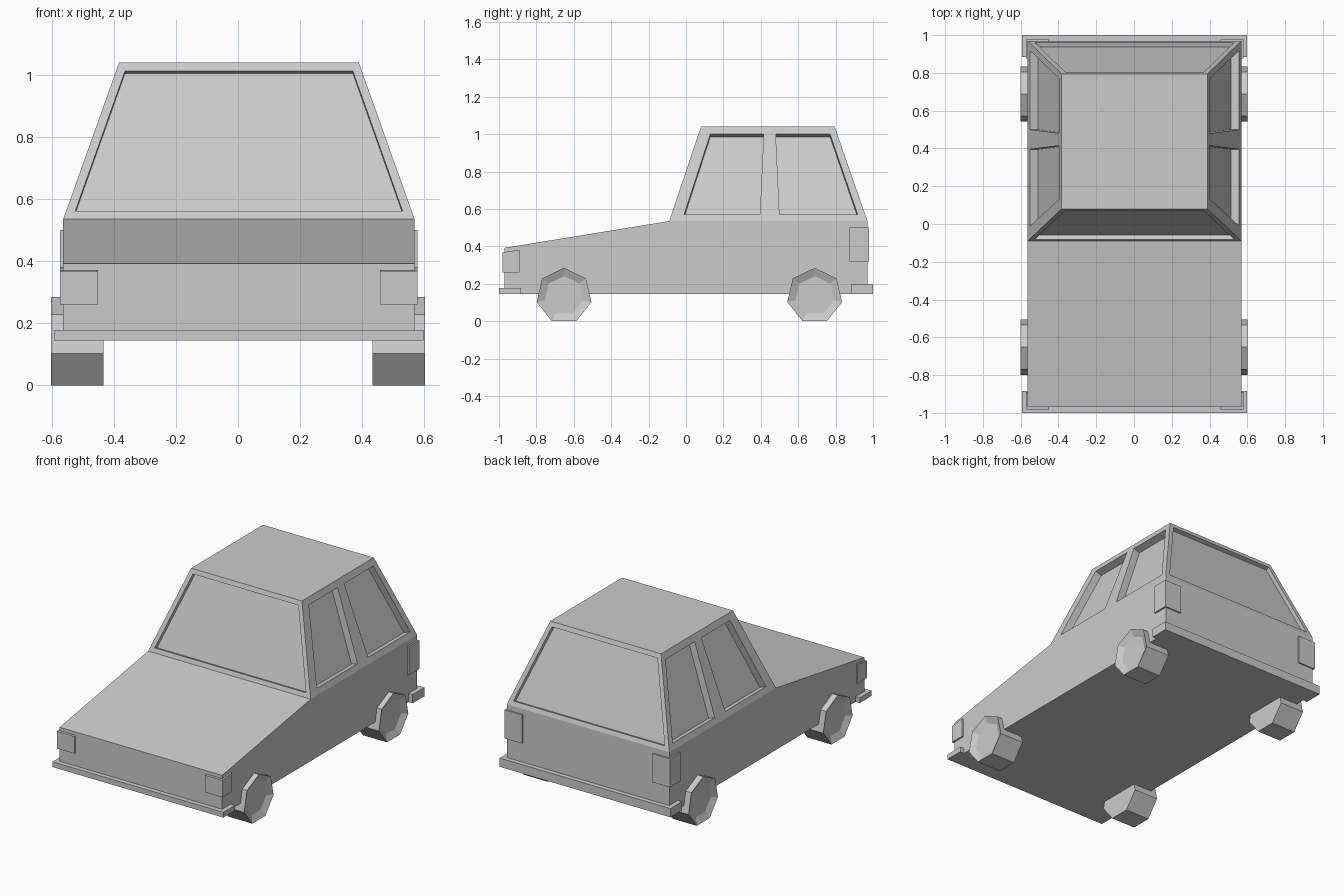
import bpy, bmesh
from math import sin, cos, pi
from mathutils import Vector

if "Cube" in bpy.data.objects:
    bpy.data.objects.remove(bpy.data.objects["Cube"])

OX = 0.003            # body sits a hair off the wheel centre line
W = 0.566             # half width of body at the belt line
BELT, ROOF = 0.535, 1.04


def make(name, bm):
    bmesh.ops.recalc_face_normals(bm, faces=bm.faces)
    me = bpy.data.meshes.new(name)
    bm.to_mesh(me)
    bm.free()
    ob = bpy.data.objects.new(name, me)
    bpy.context.collection.objects.link(ob)
    return ob


def prism(points, vec):
    """Closed prism: polygon swept along vec; last face is the far cap."""
    bm = bmesh.new()
    a = [bm.verts.new(p) for p in points]
    b = [bm.verts.new(Vector(p) + Vector(vec)) for p in points]
    n = len(a)
    bm.faces.new(a[::-1])
    for i in range(n):
        j = (i + 1) % n
        bm.faces.new((a[i], a[j], b[j], b[i]))
    bm.faces.new(b)
    bmesh.ops.recalc_face_normals(bm, faces=bm.faces)
    bm.faces.ensure_lookup_table()
    return bm


# Body shell: one closed loop of (y, z, half width), cabin tapering to the roof
loop = [(-0.97, 0.145, W), (0.97, 0.145, W), (0.97, BELT, W), (0.795, ROOF, 0.386),
        (0.08, ROOF, 0.386), (-0.09, BELT, W), (-0.97, 0.392, W)]
bm = bmesh.new()
L, R = [[bm.verts.new((OX + s * x, y, z)) for y, z, x in loop] for s in (-1, 1)]
for i in range(7):
    j = (i + 1) % 7
    bm.faces.new((L[i], L[j], R[j], R[i]))
for side in (L, R):
    bm.faces.new([side[i] for i in (0, 1, 2, 5, 6)])
    bm.faces.new([side[i] for i in (2, 3, 4, 5)])
body = make("body", bm)


# Window recesses, cut straight into the sloping cabin faces
def t(z):
    return (z - BELT) / (ROOF - BELT)


def side_x(z):
    return W - 0.18 * t(z)


def cut_window(points, normal, depth):
    n = Vector(normal).normalized()
    cutter = make("window_cutter", prism([Vector(p) + n * 0.06 for p in points], -n * (0.06 + depth)))
    cutter.hide_render = True
    mod = body.modifiers.new("window", 'BOOLEAN')
    mod.operation, mod.solver, mod.object = 'DIFFERENCE', 'EXACT', cutter
    bpy.context.view_layer.objects.active = body
    bpy.ops.object.modifier_apply(modifier=mod.name)
    bpy.data.objects.remove(cutter)


end_shape = [(-0.527, 0.562), (0.527, 0.562), (0.367, 1.012), (-0.367, 1.012)]
cut_window([(OX + x, -0.09 + 0.17 * t(z), z) for x, z in end_shape], (0, -0.505, 0.17), 0.025)
cut_window([(OX + x, 0.97 - 0.175 * t(z), z) for x, z in end_shape], (0, 0.505, 0.175), 0.025)
side_shapes = [[(-0.01, 0.57), (0.395, 0.57), (0.415, 1.0), (0.13, 1.0)],
               [(0.5, 0.57), (0.918, 0.57), (0.77, 1.0), (0.48, 1.0)]]
for s in (-1, 1):
    for shape in side_shapes:
        cut_window([(OX + s * side_x(z), y, z) for y, z in shape], (s * 0.505, 0, 0.18), 0.045)

# Bumpers: flat U shapes wrapping the corners
for name, s, z0, z1 in (("front_bumper", -1, 0.145, 0.178), ("rear_bumper", 1, 0.145, 0.2)):
    half = [(0.56, 0.965), (0.56, 0.883), (0.595, 0.883), (0.595, 1.0)]
    outline = half + [(-x, y) for x, y in reversed(half)]
    make(name, prism([(OX + x, s * y, z0) for x, y in outline], (0, 0, z1 - z0)))

# Corner lights: thin side profiles swept inwards
lights = {"headlight": [(-0.982, 0.26), (-0.89, 0.26), (-0.89, 0.381), (-0.982, 0.368)],
          "tail_light": [(0.875, 0.32), (0.978, 0.32), (0.978, 0.5), (0.875, 0.5)]}
for name, prof in lights.items():
    for s, side in ((-1, "left"), (1, "right")):
        make(f"{side}_{name}", prism([(OX + s * 0.576, y, z) for y, z in prof], (-s * 0.122, 0, 0)))

# Seven-sided wheels with a recessed hub on the outer face
for yc, end in ((-0.652, "front"), (0.688, "rear")):
    for s, side in ((-1, "left"), (1, "right")):
        ring = [(s * 0.434, yc + 0.15 * sin(2 * pi * i / 7), 0.135 + 0.15 * cos(2 * pi * i / 7))
                for i in range(7)]
        bm = prism(ring, (s * 0.168, 0, 0))
        cap = [bm.faces[-1]]
        bmesh.ops.inset_individual(bm, faces=cap, thickness=0.045, depth=0)
        bmesh.ops.translate(bm, verts=cap[0].verts[:], vec=(-s * 0.02, 0, 0))
        make(f"{end}_{side}_wheel", bm)
